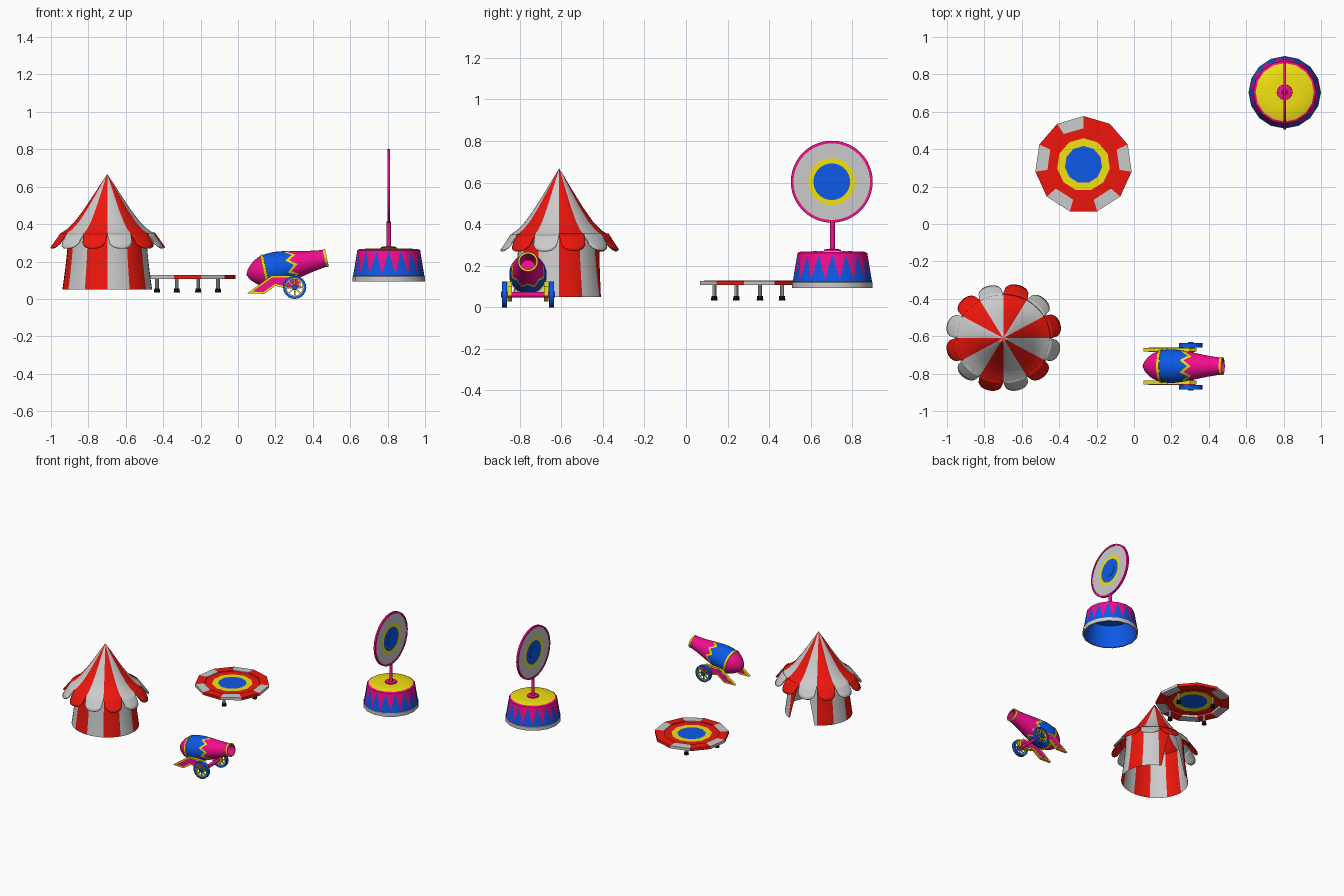
import bpy, bmesh
from math import sin, cos, pi, radians, sqrt
from mathutils import Vector

if "Cube" in bpy.data.objects:
    bpy.data.objects.remove(bpy.data.objects["Cube"])

COL = {"white": (.8, .8, .8, 1), "red": (.85, .008, .004, 1), "pink": (.9, .004, .27, 1),
       "blue": (.004, .1, .8, 1), "yellow": (.9, .76, .005, 1), "black": (.006, .006, .006, 1)}
MATS = {}
for n, c in COL.items():
    MATS[n] = bpy.data.materials.new(n)
    MATS[n].diffuse_color = c


def build(name, patches, solid=0, angle=35):
    """Each patch is (function(u, v), u steps, v steps, colour)."""
    bm = bmesh.new()
    used = []
    for f, nu, nv, col in patches:
        if col not in used:
            used.append(col)
        g = [[bm.verts.new(f(i / nu, j / nv)) for j in range(nv + 1)] for i in range(nu + 1)]
        for i in range(nu):
            for j in range(nv):
                face = bm.faces.new((g[i][j], g[i + 1][j], g[i + 1][j + 1], g[i][j + 1]))
                face.material_index = used.index(col)
                face.smooth = True
    bmesh.ops.remove_doubles(bm, verts=bm.verts, dist=1e-5)
    bmesh.ops.recalc_face_normals(bm, faces=bm.faces)
    me = bpy.data.meshes.new(name)
    bm.to_mesh(me)
    bm.free()
    for c in used:
        me.materials.append(MATS[c])
    me.set_sharp_from_angle(angle=radians(angle))
    ob = bpy.data.objects.new(name, me)
    bpy.context.collection.objects.link(ob)
    if solid:
        m = ob.modifiers.new("thickness", "SOLIDIFY")
        m.thickness = solid
    return ob


def interp(pts, v):
    x = v * (len(pts) - 1)
    i = min(int(x + 1e-6), len(pts) - 2)
    k = x - i
    return [a + (b - a) * k for a, b in zip(pts[i], pts[i + 1])]


def lathe(c, pts, col, segs=24, axis="z", a0=0, a1=360, sy=1):
    """Spin (radius, height) points around an axis through c."""
    def f(u, v):
        r, h = interp(pts, v)
        a = radians(a0 + (a1 - a0) * u)
        p, q = r * cos(a), r * sin(a) * sy
        d = {"z": (p, q, h), "y": (p, h, q), "x": (h, p, q)}[axis]
        return Vector(c) + Vector(d)
    return (f, segs, len(pts) - 1, col)


def tri(u, n):
    return abs(((u * n + 1e-6) % 1) * 2 - 1)


# ---- tent: twelve striped wedges, scalloped eaves, doorway at the back ----
TC, SY = (-.699, -.61, 0), .93
roof_pts = [(0, .667), (.035, .615), (.075, .553), (.125, .478), (.175, .412), (.215, .373), (.255, .347)]
stripe = lambda k: "red" if k % 2 == 0 else "white"
build("tent_roof", [lathe(TC, roof_pts, stripe(k), 4, "z", 30 * k, 30 * k + 30, SY) for k in range(12)])


def wall(k):
    def f(u, v):
        a0, a1 = 30 * k, 30 * k + 30
        gap = 26 * (1 - v) ** .6          # curtain opening
        if k == 2:
            a1 -= gap
        if k == 3:
            a0 += gap
        a = radians(a0 + (a1 - a0) * u)
        r = .207 + .033 * (1 - v) ** 1.5
        return Vector(TC) + Vector((r * cos(a), r * sin(a) * SY, .05 + .33 * v))
    return (f, 4, 8, stripe(k))


build("tent_wall", [wall(k) for k in range(12)])


def scallop(k):
    def f(u, v):
        w = 2 * u - 1
        s = v * sqrt(max(0, 1 - abs(w) ** 2.8)) + .1 * v
        a = radians(30 * k + 15 + 15 * w)
        r = .25 + .046 * s + .01 * (1 - w * w) * v
        return Vector(TC) + Vector((r * cos(a), r * sin(a) * SY, .352 - .073 * s))
    return (f, 12, 4, stripe(k))


for k in range(12):
    build("tent_scallop_%d" % k, [scallop(k)], .006)

# ---- trampoline: eleven-sided with padded rim ----
RC = (-.27, .317, 0)
pads = "red red white red white red white red white red white".split()
rim = [(.195, .107), (.26, .107), (.26, .127), (.195, .129), (.195, .107)]
step = 360 / 11
build("trampoline_rim", [lathe(RC, rim, c, 1, "z", 90 - i * step, 90 - (i + 1) * step)
                         for i, c in enumerate(pads)], angle=20)
build("trampoline_mat", [lathe(RC, [(a, .124), (b, .124)], c, 11, "z", 90, 450)
                         for a, b, c in ((.195, .142, "red"), (.142, .1, "yellow"), (.1, 0, "blue"))])
for i, (dx, dy) in enumerate(((.163, .057), (-.057, .163), (-.163, -.057), (.057, -.163))):
    c = (RC[0] + dx, RC[1] - .018 + dy, 0)
    build("trampoline_leg_%d" % i, [
        lathe(c, [(.01, .11), (.01, .055)], "white", 10),
        lathe(c, [(0, .055), (.014, .055), (.017, .033), (0, .033)], "black", 10)])

# ---- cannon barrel ----
CY = -.76
O, L, T = Vector((.045, CY, .128)), .44, radians(12)
AX, UP = Vector((cos(T), 0, sin(T))), Vector((-sin(T), 0, cos(T)))
RAD = [(0, 0), (.03, .027), (.07, .047), (.13, .068), (.2, .082), (.28, .089), (.38, .09),
       (.5, .084), (.65, .071), (.8, .057), (.96, .046), (1.01, .045)]


def radius(t):
    for (a, r), (b, s) in zip(RAD, RAD[1:]):
        if t <= b:
            return r + (s - r) * (t - a) / (b - a)
    return RAD[-1][1]


def bpoint(t, u, r):
    a = 2 * pi * u
    return O + AX * L * t + UP * r * cos(a) + Vector((0, r * sin(a), 0))


def zone(lo, hi, nv, col):
    def f(u, v):
        t = lo(u) + (hi(u) - lo(u)) * v
        return bpoint(t, u, radius(t))
    return (f, 32, nv, col)


at = lambda t: (lambda u: t)
z1 = lambda u: .5 + .09 * tri(u, 8)
z2 = lambda u: z1(u) + .045
build("cannon_barrel", [
    zone(at(0), at(.21), 7, "pink"), zone(at(.25), z1, 5, "blue"),
    zone(z1, z2, 1, "yellow"), zone(z2, at(.97), 6, "pink"), zone(at(.21), at(.25), 1, "yellow")])
tube = lambda pts: (lambda u, v: bpoint(interp(pts, v)[0], u, interp(pts, v)[1]))
build("cannon_muzzle_ring", [(tube([(.97, .045), (.97, .048), (1, .048), (1, .039)]), 32, 3, "yellow"),
                             (tube([(1, .039), (.7, .036), (.7, 0)]), 32, 2, "pink")])
build("cannon_breech_ring", [(tube([(.21, .08), (.215, .087), (.245, .09), (.25, .083)]), 32, 3, "yellow")])


# ---- cannon carriage ----
def plate(name, pts, y, half, col):
    bm = bmesh.new()
    f = bm.faces.new([bm.verts.new((x, y - half, z)) for x, z in pts])
    r = bmesh.ops.extrude_face_region(bm, geom=[f])
    bmesh.ops.translate(bm, vec=(0, 2 * half, 0), verts=[v for v in r["geom"] if isinstance(v, bmesh.types.BMVert)])
    bmesh.ops.recalc_face_normals(bm, faces=bm.faces)
    me = bpy.data.meshes.new(name)
    bm.to_mesh(me)
    bm.free()
    me.materials.append(MATS[col])
    bpy.context.collection.objects.link(bpy.data.objects.new(name, me))


cheek = [(.05, .03), (.14, .027), (.2, .07), (.26, .055), (.335, .055), (.335, .1), (.3, .125), (.18, .125)]
inner = [(.077, .039), (.136, .037), (.198, .081), (.262, .065), (.325, .065), (.325, .095), (.297, .115), (.183, .115)]
for s, side in ((-1, "front"), (1, "back")):
    plate("cannon_cheek_trim_" + side, cheek, CY + s * .088, .01, "yellow")
    plate("cannon_cheek_" + side, inner, CY + s * .088, .0115, "pink")
    # wheel with rim, spokes and hub
    c = (.303, CY + s * .113, .062)
    parts = [lathe(c, [(.062, -.012), (.062, .012), (.049, .012), (.049, -.012), (.062, -.012)], "blue", 24, "y"),
             lathe(c, [(.049, -.009), (.049, .009), (.044, .009), (.044, -.009), (.049, -.009)], "yellow", 24, "y"),
             lathe(c, [(0, -.016), (.014, -.016), (.014, .016), (0, .016)], "blue", 12, "y")]
    for k in range(8):
        a = k * pi / 4
        d, n = Vector((cos(a), 0, sin(a))), Vector((-sin(a), 0, cos(a)))

        def spoke(u, v, d=d, n=n, c=c):
            q = pi / 4 + 2 * pi * u
            return Vector(c) + d * (.012 + .034 * v) + n * .005 * cos(q) + Vector((0, .006 * sin(q), 0))
        parts.append((spoke, 4, 1, "yellow"))
    build("cannon_wheel_" + side, parts)
build("cannon_axle", [lathe((.303, CY, .06), [(0, -.11), (.014, -.11), (.014, .11), (0, .11)], "pink", 12, "y")])

# ---- pedestal: sixteen sides with zigzag paint, open below ----
PC = (.806, .704, 0)


def side(lo, hi, col):
    def f(u, v):
        z = lo(u) + (hi(u) - lo(u)) * v
        r = .191 - .023 * (z - .12) / .14
        if round(u * 32) % 2:
            r *= cos(pi / 16)
        a = 2 * pi * u
        return Vector(PC) + Vector((r * cos(a), r * sin(a), z))
    return (f, 32, 1, col)


zig = lambda u: .132 + .122 * tri(u, 16)
build("pedestal_side", [side(at(.12), zig, "blue"), side(zig, at(.26), "pink")])
build("pedestal_base_band", [lathe(PC, [(.189, .122), (.194, .12), (.194, .092), (.184, .092)], "white", 16)])
build("pedestal_inside", [lathe(PC, [(.184, .092), (.163, .252), (0, .255)], "blue", 16)])
build("pedestal_top", [lathe(PC, [(.168, .26), (.156, .267)], "pink", 16),
                       lathe(PC, [(.156, .267), (.08, .27), (0, .272)], "yellow", 16)])

# ---- target board on a post, painted on both faces ----
build("target_post", [lathe(PC, [(.042, .266), (.04, .278), (.014, .281), (.0115, .286), (.0115, .415), (0, .415)], "pink", 16)])
BC = (PC[0], PC[1] - .003, .604)
build("target_rim", [lathe(BC, [(.184, -.007), (.197, -.007), (.197, .007), (.184, .007), (.184, -.007)], "pink", 48, "x")])
faces = [lathe(BC, [(.186, -.004), (.186, .004)], "white", 48, "x")]
for s in (-1, 1):
    faces += [lathe(BC, [(.186, .004 * s), (.113, .004 * s)], "white", 48, "x"),
              lathe(BC, [(.113, .004 * s), (.088, .004 * s)], "yellow", 48, "x"),
              lathe(BC, [(.088, .004 * s), (.046, .004 * s), (.046, .006 * s), (0, .006 * s)], "blue", 48, "x")]
build("target_board", faces)

for m in bpy.data.materials:
    if m.users and not m.is_grease_pencil:
        m.use_nodes = True
        m.node_tree.nodes["Principled BSDF"].inputs["Base Color"].default_value = m.diffuse_color
